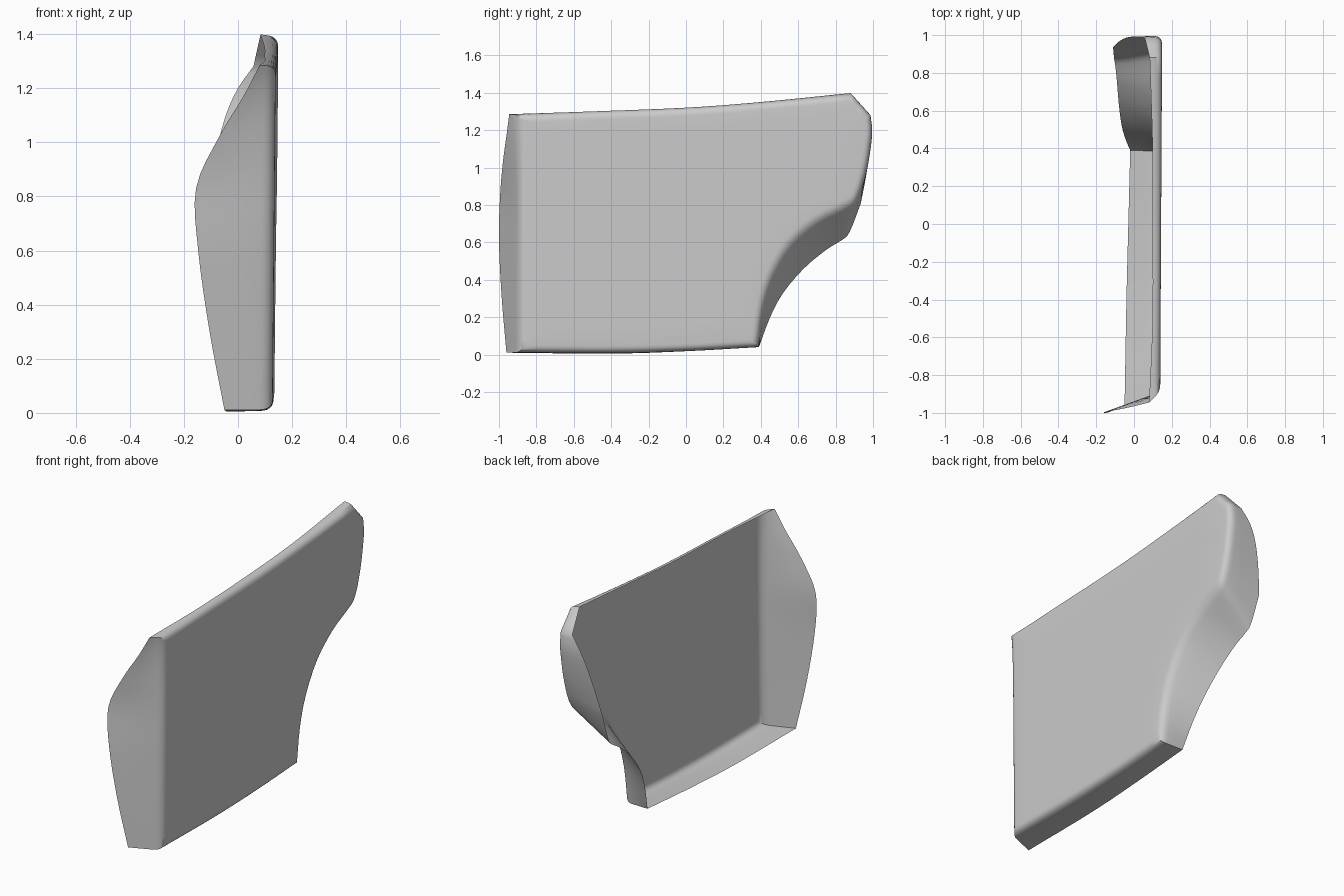
import bpy, bmesh
from mathutils import Vector

cube = bpy.data.objects.get("Cube")
if cube:
    bpy.data.objects.remove(cube)

grey = bpy.data.materials.new("plain_grey")
grey.use_nodes = True
colour = (0.6, 0.6, 0.6, 1)
grey.diffuse_color = colour
grey.node_tree.nodes["Principled BSDF"].inputs["Base Color"].default_value = colour


def panel_x(y, z):
    """Gently leaning outer skin."""
    return 0.132 + 0.009 * z + 0.005 * y


# Each side: (fold y, fold z, rim x, rim y, rim z)
bottom = [(-.89, .012, -.05, -.96, .01), (-.4, .008, -.04, -.4, .005),
          (0, .018, -.03, 0, .018), (.385, .04, -.02, .39, .04)]
arch = [(.385, .04, -.02, .39, .04), (.41, .25, -.045, .45, .2),
        (.46, .42, -.065, .52, .33), (.56, .59, -.08, .63, .46),
        (.70, .71, -.09, .75, .56), (.84, .78, -.098, .83, .61),
        (.905, .82, -.105, .875, .655), (.94, .89, -.111, .935, .81)]
rear = [arch[-1], (.97, 1.0, -.085, .962, .95), (.99, 1.12, -.045, .985, 1.1),
        (.997, 1.2, 0, .992, 1.2), (.988, 1.28, .057, .985, 1.28)]
chamfer = [rear[-1], (.885, 1.393, .083, .88, 1.398)]
top = [chamfer[-1], (.4, 1.345, .098, .4, 1.35), (0, 1.315, .098, 0, 1.32),
       (-.5, 1.295, .098, -.5, 1.3), (-.89, 1.282, .08, -.945, 1.285)]
front = [top[-1], (-.89, 1.17, .02, -.96, 1.17), (-.89, 1.02, -.07, -.98, 1.02),
         (-.89, .83, -.155, -.995, .83), (-.89, .6, -.147, -1, .6),
         (-.89, .3, -.105, -.985, .3), bottom[0]]


def spline(points, steps):
    """Smooth curve through the points, leaving off the last one."""
    pts = [Vector(p) for p in points]
    pts = [2 * pts[0] - pts[1]] + pts + [2 * pts[-1] - pts[-2]]
    out = []
    for a, b, c, d in zip(pts, pts[1:], pts[2:], pts[3:]):
        for i in range(steps):
            t = i / steps
            out.append(b + (c - a) * t / 2 + (2 * a - 5 * b + 4 * c - d) * t * t / 2
                       + (3 * b - a - 3 * c + d) * t ** 3 / 2)
    return out


stations = []
for side, steps in ((bottom, 5), (arch, 3), (rear, 3), (chamfer, 3), (top, 5), (front, 4)):
    stations += spline(side, steps)

# Section at every station: flange from the rim, rounded fold, then skin
count = len(stations)
folds = [Vector((s[0], s[1])) for s in stations]
sections = []
for i, s in enumerate(stations):
    e1 = (folds[i] - folds[i - 1]).normalized()
    e2 = (folds[(i + 1) % count] - folds[i]).normalized()
    n1, n2 = Vector((-e1.y, e1.x)), Vector((-e2.y, e2.x))
    inward = (n1 + n2) / max(1 + n1.dot(n2), .4)
    y, z = folds[i]
    corner = Vector((panel_x(y, z), y, z))
    rim = Vector(s[2:])
    inner = folds[i] + inward * .04
    skin = Vector((panel_x(*inner), *inner))
    reach = min(.05 / (rim - corner).length, .85)
    start = corner.lerp(rim, reach)
    ring = [rim.lerp(start, t) for t in (0, .33, .67)]
    for k in range(7):
        t = k / 6
        ring.append(start * (1 - t) ** 2 + corner * 2 * t * (1 - t) + skin * t * t)
    for scale in (.85, .6, .3):
        y, z = -.05 + (skin.y + .05) * scale, .8 + (skin.z - .8) * scale
        ring.append(Vector((panel_x(y, z), y, z)))
    sections.append(ring)

# Join the sections into one open shell
bm = bmesh.new()
grid = [[bm.verts.new(p) for p in ring] for ring in sections]
centre = bm.verts.new((panel_x(-.05, .8), -.05, .8))
for a, b in zip(grid, grid[1:] + grid[:1]):
    for j in range(len(a) - 1):
        bm.faces.new((a[j], b[j], b[j + 1], a[j + 1]))
    bm.faces.new((a[-1], b[-1], centre))
bmesh.ops.recalc_face_normals(bm, faces=bm.faces[:])
if next(iter(centre.link_faces)).normal.x < 0:
    bmesh.ops.reverse_faces(bm, faces=bm.faces[:])

mesh = bpy.data.meshes.new("side_panel")
bm.to_mesh(mesh)
bm.free()
mesh.materials.append(grey)
panel = bpy.data.objects.new("side_panel", mesh)
bpy.context.collection.objects.link(panel)
bpy.context.view_layer.objects.active = panel
panel.select_set(True)
bpy.ops.object.shade_smooth_by_angle(angle=0.8)
